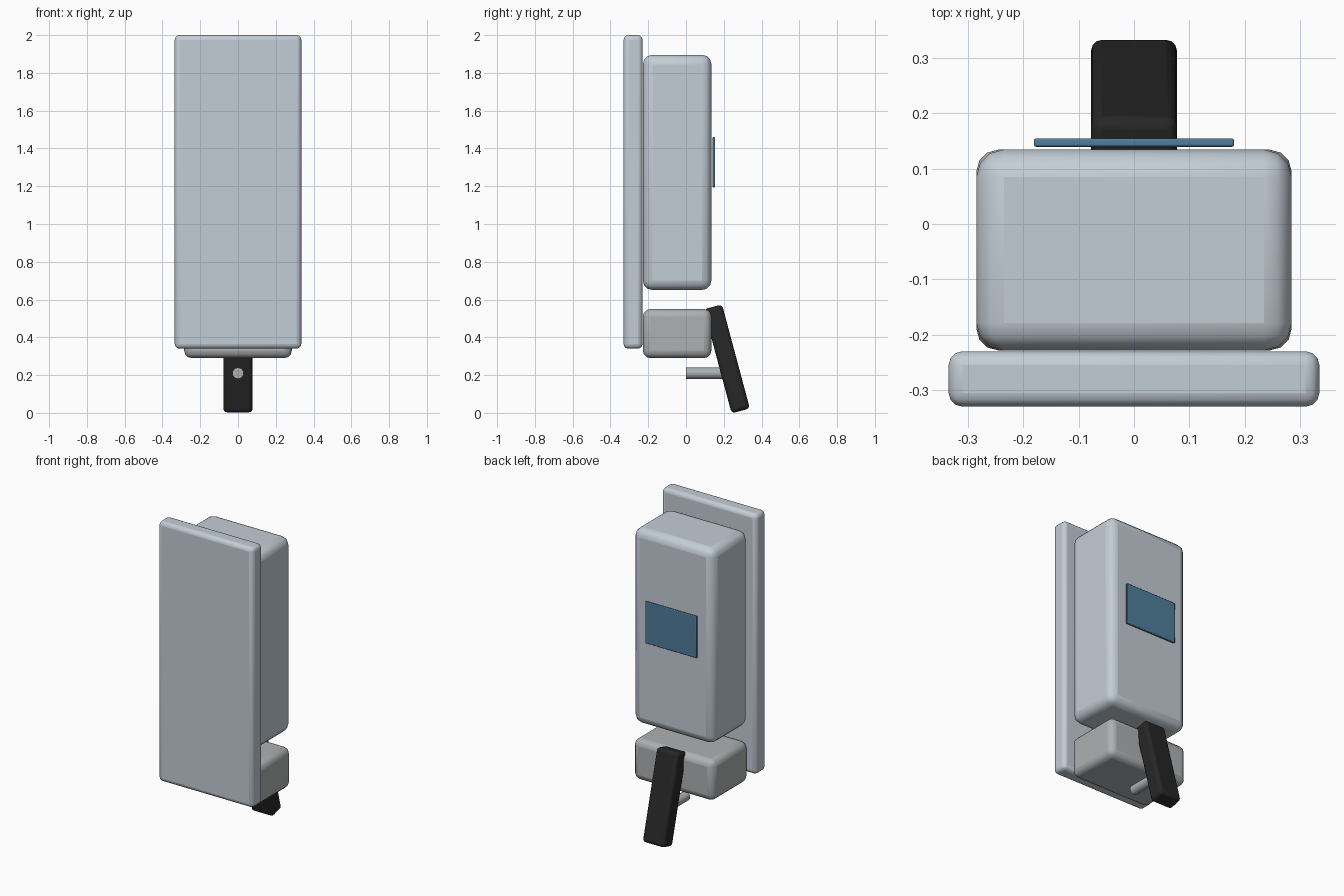
import bpy
import math

cube = bpy.data.objects.get("Cube")
if cube:
    bpy.data.objects.remove(cube, do_unlink=True)


def material(name, rgb):
    mat = bpy.data.materials.new(name)
    mat.use_nodes = True
    colour = (*rgb, 1.0)
    mat.diffuse_color = colour
    mat.node_tree.nodes["Principled BSDF"].inputs["Base Color"].default_value = colour
    return mat


shell = material("pale blue grey", (0.55, 0.61, 0.67))
metal = material("neutral grey", (0.42, 0.44, 0.45))
black = material("black", (0.02, 0.02, 0.02))
blue = material("window blue", (0.08, 0.21, 0.33))


def finish(obj, name, mat):
    obj.name = name
    obj.data.materials.append(mat)
    bpy.ops.object.shade_smooth_by_angle(angle=math.radians(35))


def rounded_box(name, size, centre, bevel, segments, mat, tilt=0):
    bpy.ops.mesh.primitive_cube_add(size=1, location=centre)
    obj = bpy.context.object
    obj.scale = size
    bpy.ops.object.transform_apply(location=False, rotation=False, scale=True)
    obj.rotation_euler.x = math.radians(tilt)
    mod = obj.modifiers.new("Rounded edges", "BEVEL")
    mod.width = bevel
    mod.segments = segments
    finish(obj, name, mat)
    return obj


# Mounting plate and the two housings
rounded_box("mounting_plate", (0.67, 0.10, 1.66), (0, -0.28, 1.17), 0.025, 3, shell)
rounded_box("main_housing", (0.57, 0.363, 1.245), (0, -0.047, 1.273), 0.05, 3, shell)
rounded_box("lower_housing", (0.57, 0.363, 0.26), (0, -0.047, 0.42), 0.04, 3, metal)

# Window on the housing
rounded_box("window", (0.362, 0.015, 0.265), (0, 0.147, 1.327), 0.004, 2, blue)

# Tilted push lever
rounded_box("push_lever", (0.155, 0.10, 0.57), (0, 0.216, 0.286), 0.02, 3, black, tilt=15)

# Outlet pin reaching the lever
bpy.ops.mesh.primitive_cylinder_add(vertices=16, radius=0.03, depth=0.22,
                                    location=(0, 0.11, 0.21),
                                    rotation=(math.radians(90), 0, 0))
finish(bpy.context.object, "outlet_pin", metal)
